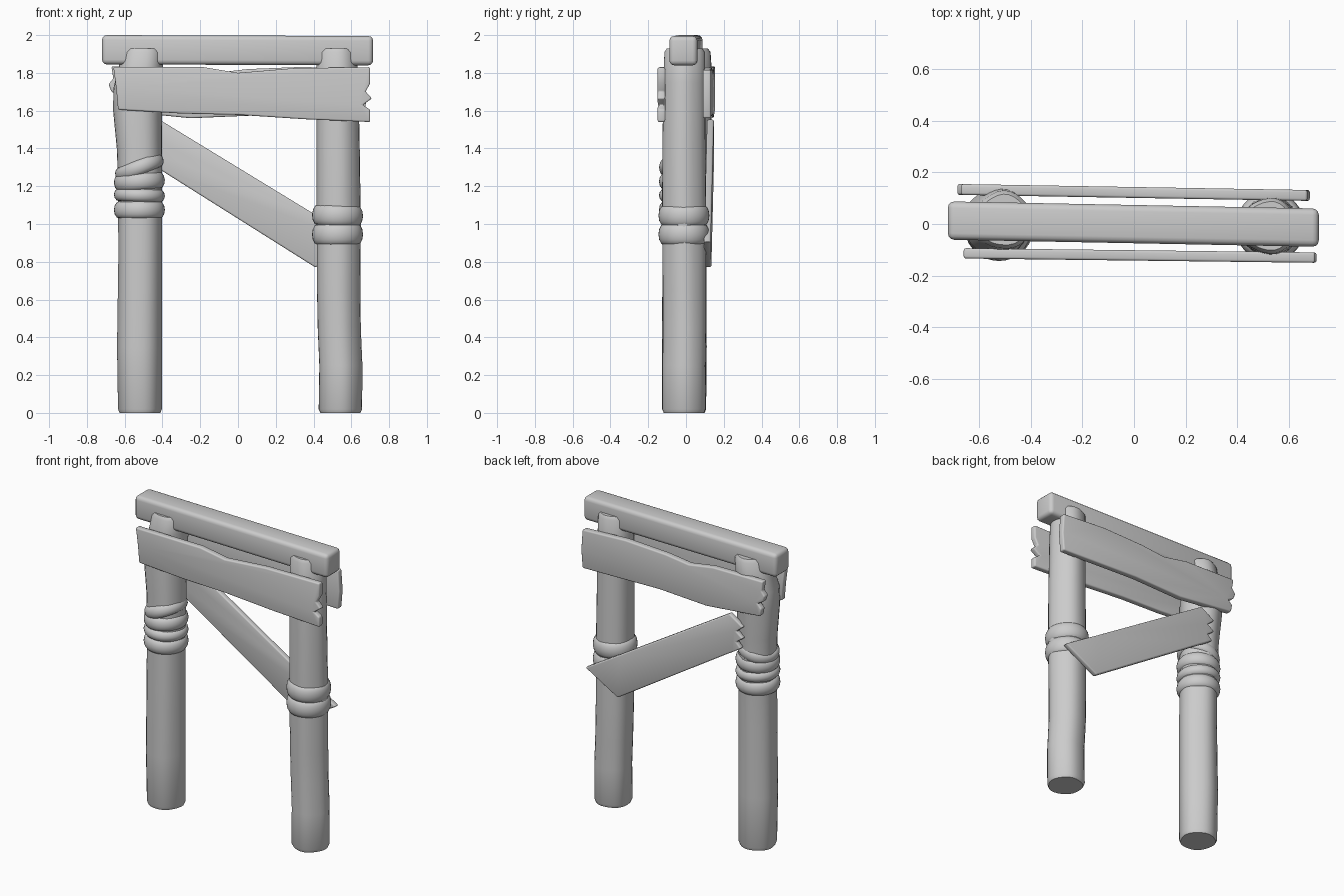
import bpy, bmesh, math

if "Cube" in bpy.data.objects:
    bpy.data.objects.remove(bpy.data.objects["Cube"])


def finish(name, bm, bevel=0.0, angle=40):
    bmesh.ops.recalc_face_normals(bm, faces=bm.faces)
    me = bpy.data.meshes.new(name)
    bm.to_mesh(me)
    bm.free()
    ob = bpy.data.objects.new(name, me)
    bpy.context.collection.objects.link(ob)
    bpy.ops.object.select_all(action='DESELECT')
    bpy.context.view_layer.objects.active = ob
    ob.select_set(True)
    if bevel:
        m = ob.modifiers.new("Bevel", 'BEVEL')
        m.width, m.segments, m.limit_method = bevel, 3, 'ANGLE'
        bpy.ops.object.modifier_apply(modifier=m.name)
    bpy.ops.object.shade_smooth_by_angle(angle=math.radians(angle))
    return ob


def post(name, rings, phase, sides=28):
    """Loft a slightly fluted log through (z, x, y, radius) rings."""
    bm = bmesh.new()
    loops = []
    for z, x, y, r in rings:
        loop = []
        for i in range(sides):
            a = 2 * math.pi * i / sides
            rr = r * (1 + 0.018 * math.sin(5 * a + phase) + 0.012 * math.sin(3 * a + 2 * z))
            loop.append(bm.verts.new((x + rr * math.cos(a), y + rr * math.sin(a), z)))
        loops.append(loop)
    for lo, hi in zip(loops, loops[1:]):
        for i in range(sides):
            j = (i + 1) % sides
            bm.faces.new((lo[i], lo[j], hi[j], hi[i]))
    bm.faces.new(loops[0][::-1])
    bm.faces.new(loops[-1])
    return finish(name, bm, angle=50)


def plank(name, outline, y_left, y_right, thick, bevel=0.009):
    """Extrude an (x, z) outline along y; the board is skewed from y_left to y_right."""
    bm = bmesh.new()
    y = lambda x: y_left + (y_right - y_left) * (x + 0.7) / 1.4
    front = [bm.verts.new((x, y(x) - thick / 2, z)) for x, z in outline]
    back = [bm.verts.new((x, y(x) + thick / 2, z)) for x, z in outline]
    bm.faces.new(front)
    bm.faces.new(back[::-1])
    n = len(outline)
    for i in range(n):
        j = (i + 1) % n
        bm.faces.new((front[i], back[i], back[j], front[j]))
    return finish(name, bm, bevel)


def rope(name, x, y, z, half_height, tilt=0.0, outer=0.135):
    """One flattened coil around a post."""
    minor = 0.03
    bpy.ops.mesh.primitive_torus_add(
        major_segments=36, minor_segments=12, major_radius=outer - minor, minor_radius=minor,
        location=(x, y, z), rotation=(0, math.radians(tilt), 0))
    ob = bpy.context.object
    ob.name = name
    ob.scale = (1, 1, half_height / minor)
    bpy.ops.object.shade_smooth()


# Log posts
post("left_post", [(0, -0.52, -0.01, 0.108), (0.02, -0.52, -0.01, 0.116), (0.35, -0.523, -0.01, 0.119),
                   (0.8, -0.52, -0.01, 0.116), (1.2, -0.52, -0.005, 0.116), (1.4, -0.523, 0, 0.12),
                   (1.6, -0.532, 0.005, 0.13), (1.72, -0.53, 0.01, 0.13), (1.82, -0.515, 0.015, 0.118),
                   (1.91, -0.505, 0.015, 0.112), (1.93, -0.505, 0.015, 0.098)], 0.4)
post("right_post", [(0, 0.54, -0.01, 0.106), (0.02, 0.54, -0.01, 0.115), (0.25, 0.542, -0.01, 0.114),
                    (0.45, 0.533, -0.007, 0.114), (0.65, 0.53, -0.008, 0.115), (1.0, 0.53, -0.01, 0.117),
                    (1.4, 0.528, -0.012, 0.114), (1.75, 0.525, -0.01, 0.111), (1.91, 0.522, -0.008, 0.107),
                    (1.93, 0.522, -0.008, 0.094)], 1.7)

# Top beam
plank("top_beam", [(-0.72, 1.845), (0.715, 1.84), (0.715, 1.995), (-0.72, 2.0)], 0.013, -0.014, 0.148, 0.025)

# Split cross boards
plank("front_board", [(-0.635, 1.605), (-0.3, 1.585), (0, 1.578), (0.35, 1.555), (0.70, 1.54), (0.70, 1.605),
                      (0.66, 1.63), (0.71, 1.665), (0.675, 1.70), (0.70, 1.745), (0.70, 1.83), (0.3, 1.825),
                      (0, 1.80), (-0.18, 1.83), (-0.66, 1.832), (-0.645, 1.72)], -0.113, -0.13, 0.04)
plank("back_board", [(-0.65, 1.60), (-0.25, 1.56), (0.1, 1.575), (0.67, 1.56), (0.68, 1.68), (0.67, 1.815),
                     (0.35, 1.832), (0.05, 1.82), (-0.12, 1.80), (-0.3, 1.83), (-0.67, 1.835), (-0.66, 1.77),
                     (-0.685, 1.74), (-0.67, 1.70), (-0.63, 1.68), (-0.66, 1.65)], 0.134, 0.11, 0.042)

# Diagonal brace on the back
plank("diagonal_brace", [(-0.45, 1.31), (-0.40, 1.28), (0.41, 0.77), (0.65, 0.905), (0.40, 1.055),
                         (-0.42, 1.555), (-0.52, 1.49), (-0.47, 1.45), (-0.52, 1.415), (-0.47, 1.38),
                         (-0.505, 1.345)], 0.134, 0.112, 0.036)

# Rope bindings
for i, (z, h, t) in enumerate([(1.075, 0.046, 0), (1.152, 0.035, 2), (1.225, 0.045, -4), (1.30, 0.04, -22)]):
    rope(f"left_rope_{i + 1}", -0.522, -0.008, z, h, t)
for i, (z, h, t) in enumerate([(0.945, 0.056, 0), (1.045, 0.055, 2)]):
    rope(f"right_rope_{i + 1}", 0.527, -0.011, z, h, t)
